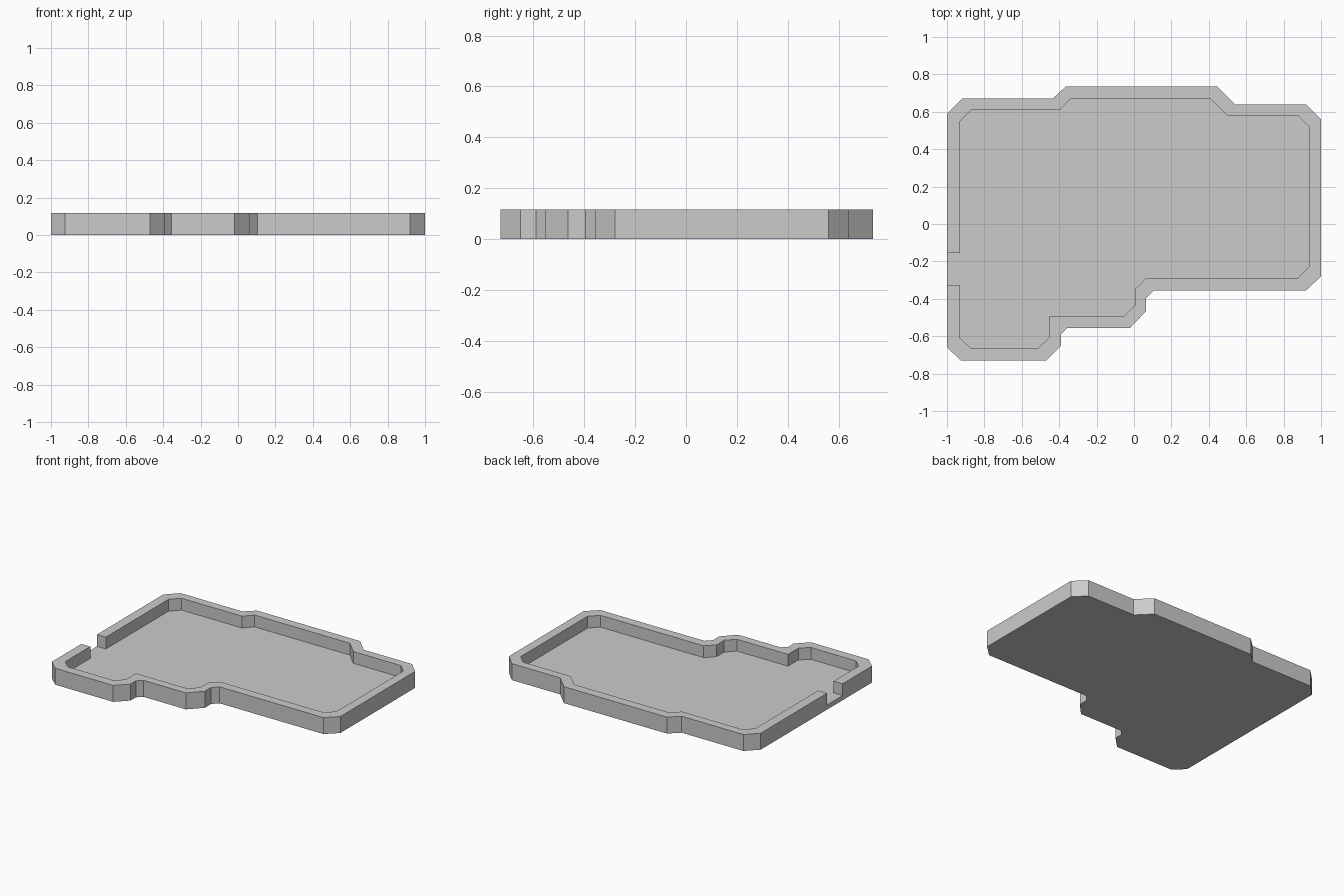
import bpy
import bmesh

HEIGHT = 0.117
FLOOR = 0.033

cube = bpy.data.objects.get("Cube")
if cube:
    bpy.data.objects.remove(cube, do_unlink=True)

# Outer outline of the tray, counter-clockwise
OUTER = [(-1, -.66), (-.925, -.73), (-.47, -.73), (-.39, -.65), (-.39, -.59),
         (-.355, -.555), (-.02, -.555), (.065, -.465), (.065, -.395),
         (.105, -.355), (.92, -.355), (1, -.28), (1, .56), (.92, .64),
         (.54, .64), (.445, .735), (-.365, .735), (-.435, .67),
         (-.92, .67), (-1, .59)]

# Cavity outline, running out through the gap in the side wall
INNER = [(-1.1, -.33), (-.93, -.33), (-.93, -.61), (-.87, -.665),
         (-.515, -.665), (-.455, -.61), (-.455, -.495), (-.055, -.495),
         (.005, -.435), (.005, -.35), (.065, -.29), (.875, -.29),
         (.935, -.23), (.935, .52), (.875, .58), (.5, .58), (.41, .67),
         (-.34, .67), (-.395, .61), (-.87, .61), (-.93, .55),
         (-.93, -.155), (-1.1, -.155)]


def prism(name, outline, bottom, top):
    """Extrude a flat outline upwards into a closed solid."""
    bm = bmesh.new()
    face = bm.faces.new([bm.verts.new((x, y, bottom)) for x, y in outline])
    result = bmesh.ops.extrude_face_region(bm, geom=[face], use_keep_orig=True)
    moved = [v for v in result["geom"] if isinstance(v, bmesh.types.BMVert)]
    bmesh.ops.translate(bm, verts=moved, vec=(0, 0, top - bottom))
    bmesh.ops.recalc_face_normals(bm, faces=bm.faces)
    mesh = bpy.data.meshes.new(name)
    bm.to_mesh(mesh)
    bm.free()
    obj = bpy.data.objects.new(name, mesh)
    bpy.context.collection.objects.link(obj)
    return obj


# Material
grey = bpy.data.materials.new("light_grey")
grey.use_nodes = True
colour = (0.6, 0.6, 0.6, 1)
grey.diffuse_color = colour
grey.node_tree.nodes["Principled BSDF"].inputs["Base Color"].default_value = colour

# Tray block with the cavity and wall gap cut out
tray = prism("tray", OUTER, 0, HEIGHT)
tray.data.materials.append(grey)
cavity = prism("cavity_cutter", INNER, FLOOR, HEIGHT + 0.1)
cavity.data.materials.append(grey)
cavity.hide_render = True

cut = tray.modifiers.new("cavity", 'BOOLEAN')
cut.operation = 'DIFFERENCE'
cut.solver = 'EXACT'
cut.object = cavity
bpy.context.view_layer.objects.active = tray
bpy.ops.object.modifier_apply(modifier=cut.name)
bpy.data.objects.remove(cavity, do_unlink=True)
